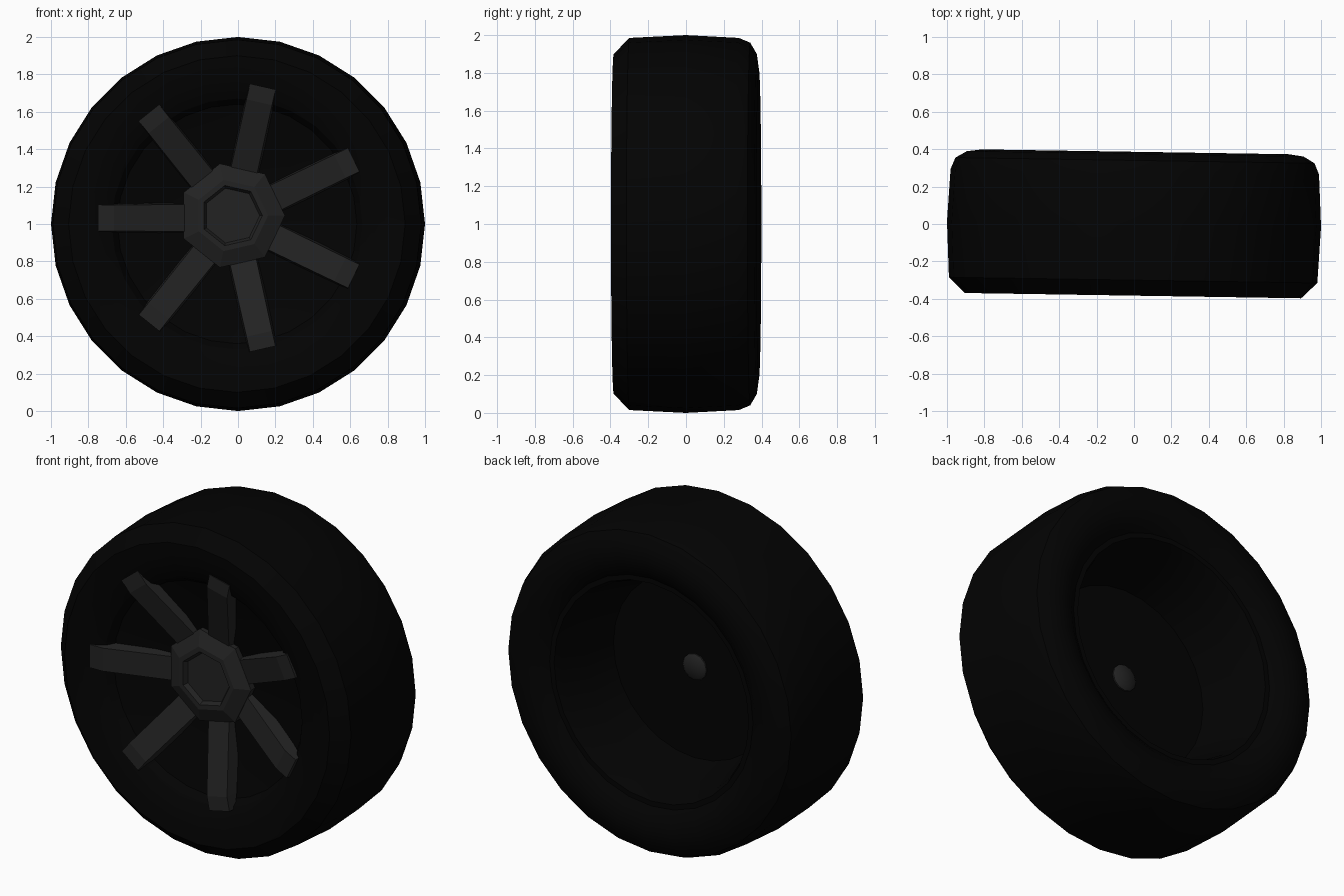
import bpy, bmesh, math
from mathutils import Matrix, Vector

if "Cube" in bpy.data.objects:
    bpy.data.objects.remove(bpy.data.objects["Cube"])

YAW = math.radians(-0.9)          # the wheel is turned very slightly about z


def material(name, v):
    m = bpy.data.materials.new(name)
    m.diffuse_color = (v, v, v, 1)
    m.use_nodes = True
    m.node_tree.nodes["Principled BSDF"].inputs["Base Color"].default_value = m.diffuse_color
    return m


RUBBER = material("black_rubber", 0.0008)
METAL = material("dark_metal", 0.016)


def finish(bm, name, mat, centre, smooth):
    bmesh.ops.remove_doubles(bm, verts=bm.verts, dist=1e-5)
    bmesh.ops.recalc_face_normals(bm, faces=bm.faces)
    me = bpy.data.meshes.new(name)
    place = Matrix.Rotation(YAW, 4, 'Z') @ Matrix.Translation((centre[0], 0, 0))
    bm.transform(Matrix.Translation((0, 0, centre[1])) @ place)
    bm.to_mesh(me)
    bm.free()
    ob = bpy.data.objects.new(name, me)
    bpy.context.collection.objects.link(ob)
    me.materials.append(mat)
    if smooth:
        bpy.ops.object.select_all(action='DESELECT')
        ob.select_set(True)
        bpy.context.view_layer.objects.active = ob
        bpy.ops.object.shade_smooth_by_angle(angle=math.radians(35))
    return ob


def lathe(name, profile, sides, mat, centre=(0, 1), smooth=True):
    """Spin an (r, y) profile about the y axis."""
    bm = bmesh.new()
    verts = [bm.verts.new((r, y, 0)) for r, y in profile]
    edges = [bm.edges.new(p) for p in zip(verts, verts[1:])]
    bmesh.ops.spin(bm, geom=verts + edges, cent=(0, 0, 0), axis=(0, 1, 0),
                   angle=math.tau, steps=sides, use_duplicate=False)
    return finish(bm, name, mat, centre, smooth)


# Tyre: flat front sidewall with chamfered shoulder, rounded back shoulder
lathe("tyre", [(0.67, -0.325), (0.72, -0.352), (0.80, -0.374),
               (0.90, -0.383), (0.985, -0.30), (1.0, 0.0), (0.985, 0.28),
               (0.96, 0.34), (0.90, 0.375), (0.82, 0.386), (0.74, 0.365),
               (0.69, 0.325)], 28, RUBBER)

# Rim barrel, open at the back, with the dished disc closing the front
lathe("rim_barrel", [(0.69, 0.325), (0.66, 0.325), (0.64, 0.28), (0.60, 0.12),
                     (0.55, -0.08), (0.0, -0.09)], 28, RUBBER)
lathe("front_disc", [(0.67, -0.325), (0.64, -0.28),
                     (0.42, -0.215), (0.0, -0.15)], 28, RUBBER)

# Seven-sided hub with a recessed cap
lathe("hub", [(0.28, -0.14), (0.285, -0.23), (0.195, -0.268),
              (0.165, -0.268), (0.15, -0.24), (0.0, -0.24)],
      7, METAL, (-0.03, 1.045), smooth=False)
lathe("axle_stub", [(0.0, -0.06), (0.06, -0.065), (0.08, -0.08), (0.08, -0.12)],
      12, METAL)

# Spokes: radius, front y, back y, front half width, back half width
SECTIONS = [(0.20, -0.210, -0.13, 0.072, 0.085),
            (0.635, -0.362, -0.28, 0.070, 0.078),
            (0.718, -0.365, -0.32, 0.070, 0.075)]
bm = bmesh.new()
for i in range(7):
    turn = Matrix.Rotation(math.pi + i * math.tau / 7, 4, 'Y')
    rings = []
    for r, yf, yb, wf, wb in SECTIONS:
        pts = [(r, yf, -wf), (r, yf, wf), (r, yb, wb), (r, yb, -wb)]
        rings.append([bm.verts.new(turn @ Vector(p)) for p in pts])
    for a, b in zip(rings, rings[1:]):
        for k in range(4):
            n = (k + 1) % 4
            bm.faces.new((a[k], a[n], b[n], b[k]))
    bm.faces.new(rings[-1])
finish(bm, "spokes", METAL, (-0.022, 1.032), smooth=False)
